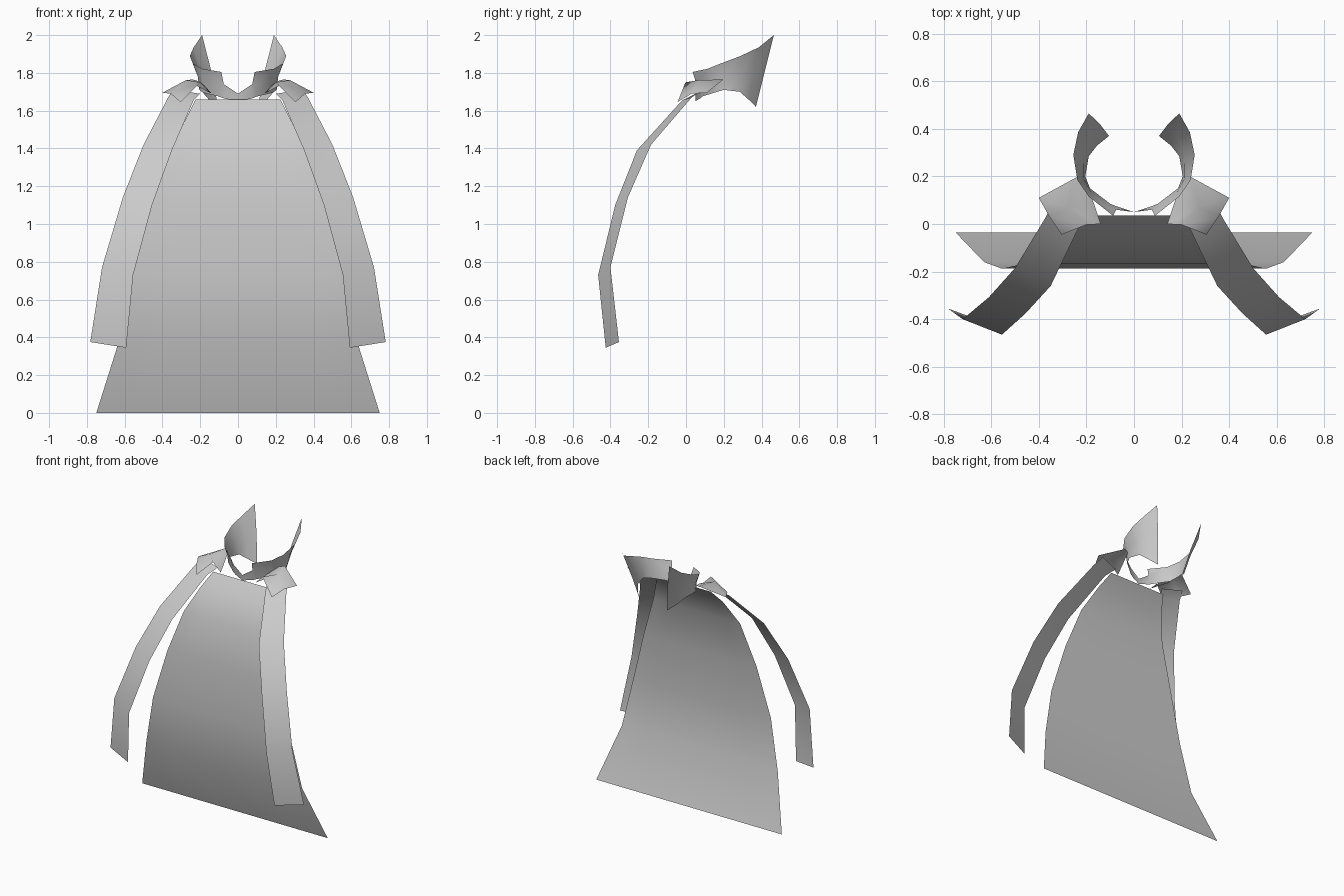
import bpy
from mathutils import Vector

cloth = bpy.data.materials.new("grey_cloth")
cloth.diffuse_color = (0.6, 0.6, 0.6, 1)


def sheet(name, rows, mirror=True):
    """Thin cloth sheet from equal-length rows of points, mirrored over x = 0."""
    n = len(rows[0])
    verts = [p for row in rows for p in row]
    faces = [(r * n + c, r * n + c + 1, (r + 1) * n + c + 1, (r + 1) * n + c)
             for r in range(len(rows) - 1) for c in range(n - 1)]
    mesh = bpy.data.meshes.new(name)
    mesh.from_pydata(verts, [], faces)
    mesh.materials.append(cloth)
    for f in mesh.polygons:
        f.use_smooth = True
    ob = bpy.data.objects.new(name, mesh)
    bpy.context.collection.objects.link(ob)
    if mirror:
        m = ob.modifiers.new("mirror", 'MIRROR')
        m.use_clip = True
    return ob


def between(a, b, steps):
    return [Vector(a).lerp(Vector(b), i / steps) for i in range(steps + 1)]


# main cape panel: half width, depth, height
profile = [(0.75, -0.035, 0), (0.63, -0.16, 0.38), (0.555, -0.188, 0.74),
           (0.455, -0.165, 1.1), (0.35, -0.125, 1.4), (0.27, -0.04, 1.57),
           (0.225, 0.035, 1.66)]
sheet("cape_panel", [between((0, y, z), (w, y, z), 3) for w, y, z in profile])

# hanging side strips: inner and outer edges
inner = [(0.2, 0.05, 1.69), (0.235, -0.02, 1.655), (0.35, -0.26, 1.39),
         (0.455, -0.375, 1.1), (0.555, -0.465, 0.73), (0.592, -0.425, 0.345)]
outer = [(0.345, 0.09, 1.71), (0.37, 0.03, 1.67), (0.5, -0.185, 1.42),
         (0.61, -0.308, 1.14), (0.72, -0.4, 0.77), (0.782, -0.355, 0.375)]
sheet("side_strips", [between(a, b, 2) for a, b in zip(inner, outer)])

# arched shoulder plates
sheet("shoulder_plates", [
    [(0.14, 0.0, 1.69), (0.2, -0.003, 1.75), (0.305, -0.045, 1.645)],
    [(0.17, 0.09, 1.725), (0.275, 0.07, 1.762), (0.355, 0.03, 1.69)],
    [(0.205, 0.18, 1.755), (0.24, 0.197, 1.765), (0.4, 0.11, 1.695)]])

# standing collar: lower and upper edges from the throat to the tips
low = [(0, 0.05, 1.65), (0.075, 0.075, 1.665), (0.1, 0.085, 1.675),
       (0.185, 0.15, 1.695), (0.205, 0.2, 1.71), (0.19, 0.285, 1.70),
       (0.155, 0.33, 1.66), (0.105, 0.37, 1.62)]
high = [(0, 0.05, 1.69), (0.075, 0.06, 1.74), (0.088, 0.035, 1.805),
        (0.19, 0.115, 1.822), (0.238, 0.185, 1.85), (0.255, 0.29, 1.89),
        (0.235, 0.385, 1.935), (0.19, 0.465, 2.0)]
rows = []
for a, b in zip(low, high):
    row = between(a, b, 2)
    row[1].x *= 0.96
    rows.append(row)
sheet("collar", rows)
